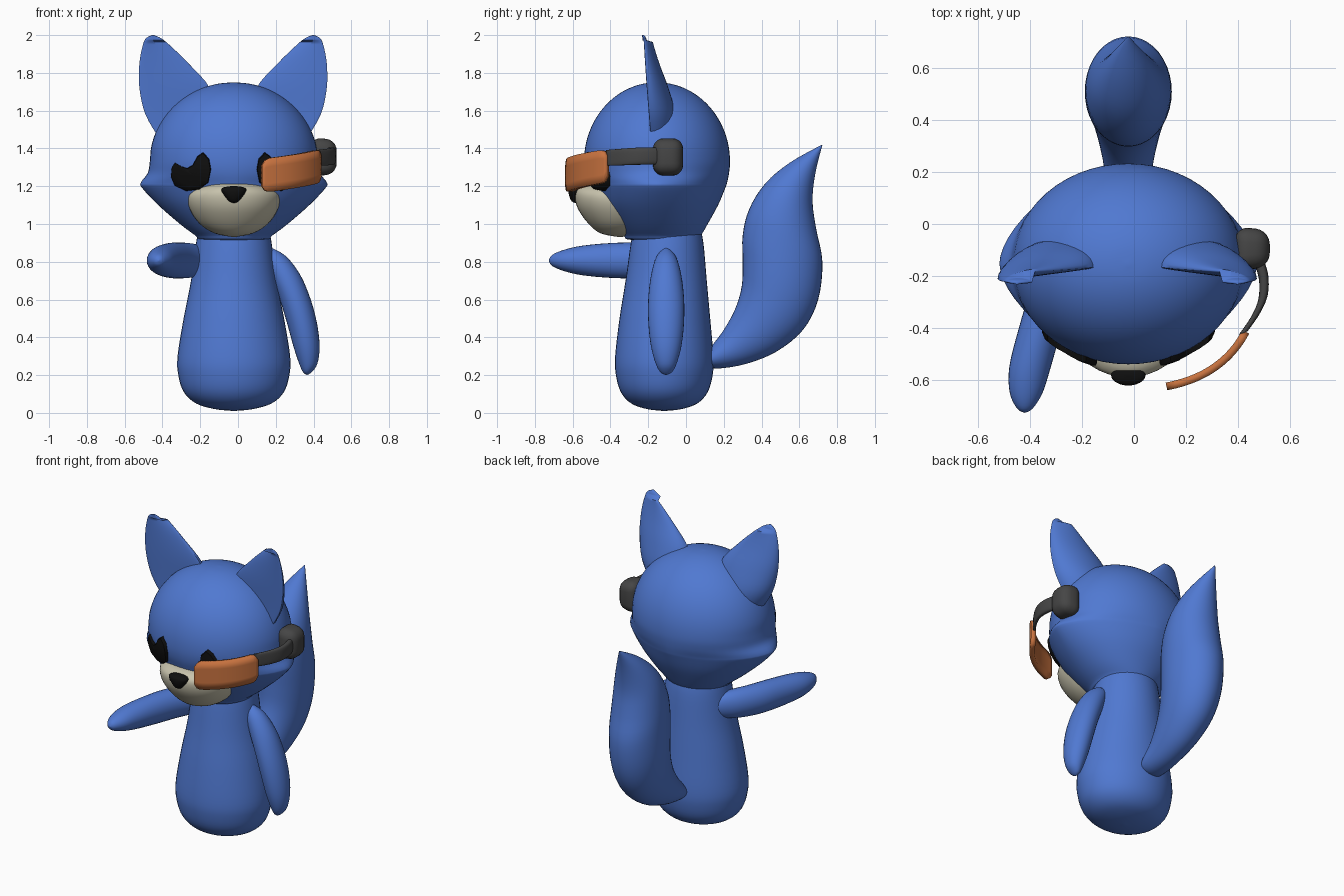
import bpy, bmesh, math
from mathutils import Vector
from mathutils.bvhtree import BVHTree

if "Cube" in bpy.data.objects:
    bpy.data.objects.remove(bpy.data.objects["Cube"])

CX = -0.022  # symmetry plane of the body


def material(name, rgb, rough=0.6):
    m = bpy.data.materials.new(name)
    m.use_nodes = True
    m.diffuse_color = (*rgb, 1)
    bsdf = m.node_tree.nodes["Principled BSDF"]
    bsdf.inputs["Base Color"].default_value = (*rgb, 1)
    bsdf.inputs["Roughness"].default_value = rough
    return m


BLUE = material("blue fur", (0.08, 0.19, 0.64))
CREAM = material("cream muzzle", (0.58, 0.55, 0.42))
BLACK = material("black", (0.005, 0.005, 0.005))
GREY = material("dark grey plastic", (0.06, 0.06, 0.06))
ORANGE = material("orange visor", (0.58, 0.17, 0.05))


def make(name, bm, mat, angle=50):
    bmesh.ops.remove_doubles(bm, verts=bm.verts, dist=0.0004)
    bmesh.ops.recalc_face_normals(bm, faces=bm.faces)
    me = bpy.data.meshes.new(name)
    bm.to_mesh(me)
    bm.free()
    me.materials.append(mat)
    me.shade_smooth()
    me.set_sharp_from_angle(angle=math.radians(angle))
    ob = bpy.data.objects.new(name, me)
    bpy.context.collection.objects.link(ob)
    return ob


def smooth_rows(rows, steps=4):
    """Catmull-Rom interpolation of the section parameters."""
    out = []
    for i in range(len(rows) - 1):
        quad = [rows[max(i - 1, 0)], rows[i], rows[i + 1], rows[min(i + 2, len(rows) - 1)]]
        for k in range(steps):
            t = k / steps
            out.append([b + 0.5 * t * (c - a + t * (2*a - 5*b + 4*c - d + t * (3*(b - c) + d - a)))
                        for a, b, c, d in zip(*quad)])
    return out + [list(rows[-1])]


def loft(name, rows, section, mat, sides=40, angle=50, steps=4):
    """Skin a section function (row, cos, sin) along interpolated rows."""
    bm = bmesh.new()
    rings = []
    for row in smooth_rows(rows, steps):
        angs = [2 * math.pi * k / sides for k in range(sides)]
        rings.append([bm.verts.new(section(row, math.cos(a), math.sin(a))) for a in angs])
    for r, s in zip(rings, rings[1:]):
        for k in range(sides):
            j = (k + 1) % sides
            bm.faces.new((r[k], r[j], s[j], s[k]))
    bm.faces.new(rings[0])
    bm.faces.new(rings[-1])
    return make(name, bm, mat, angle)


def mirrored(ob, name, plane):
    me = ob.data.copy()
    for v in me.vertices:
        v.co.x = 2 * plane - v.co.x
    me.flip_normals()
    twin = bpy.data.objects.new(name, me)
    bpy.context.collection.objects.link(twin)
    return twin


def power(v, p):
    return math.copysign(abs(v) ** (2 / p), v)


# Head: round skull flowing into pointed cheeks and a narrow chin
def head_section(r, c, s):
    z, rx, yf, yb, p = r
    rx, p = max(rx, 0), max(p, 1.5)
    return (CX + rx * power(c, p), (yf + yb) / 2 + (yb - yf) / 2 * power(s, p), z)


skull = []
for i in range(9):
    a = math.radians(90 - i * 10)
    k = math.cos(a)
    skull.append((1.33 + 0.42 * math.sin(a), 0.445 * k, -0.155 - 0.385 * k, -0.155 + 0.388 * k, 2))
cheeks = [(1.33, 0.445, -0.54, 0.233, 2), (1.27, 0.456, -0.535, 0.228, 1.9),
          (1.22, 0.492, -0.522, 0.218, 1.7), (1.19, 0.485, -0.51, 0.208, 1.7),
          (1.1, 0.4, -0.46, 0.17, 1.85), (1.0, 0.285, -0.38, 0.115, 2),
          (0.94, 0.205, -0.33, 0.08, 2), (0.917, 0.17, -0.3, 0.06, 2),
          (0.915, 0, -0.13, -0.13, 2)]
head = loft("head", skull + cheeks, head_section, BLUE, 56)
surface = BVHTree.FromPolygons([v.co for v in head.data.vertices],
                               [p.vertices for p in head.data.polygons])


# Parts stacked along z: z, x centre, y centre, x radius, y radius
def stacked(r, c, s):
    return (r[1] + r[3] * c, r[2] + r[4] * s, r[0])


loft("body", [(0.01, CX, -0.115, 0, 0), (0.02, CX, -0.115, 0.1, 0.09), (0.05, CX, -0.115, 0.2, 0.175),
              (0.11, CX, -0.115, 0.265, 0.23), (0.2, CX, -0.115, 0.294, 0.256),
              (0.3, CX, -0.115, 0.298, 0.26), (0.5, CX, -0.112, 0.266, 0.24),
              (0.7, CX, -0.105, 0.227, 0.215), (0.9, CX, -0.1, 0.2, 0.192),
              (1.0, CX, -0.1, 0.18, 0.17)], stacked, BLUE)

loft("muzzle", [(1.225, CX, -0.35, 0, 0), (1.213, CX, -0.35, 0.14, 0.17), (1.19, CX, -0.35, 0.21, 0.225),
                (1.15, CX, -0.35, 0.248, 0.24), (1.08, CX, -0.35, 0.235, 0.222),
                (1.0, CX, -0.35, 0.18, 0.165), (0.95, CX, -0.35, 0.1, 0.1),
                (0.93, CX, -0.35, 0, 0)], stacked, CREAM)

loft("nose", [(1.11, CX, -0.58, 0, 0), (1.12, CX, -0.58, 0.025, 0.025), (1.15, CX, -0.583, 0.05, 0.036),
              (1.18, CX, -0.583, 0.066, 0.038), (1.195, CX, -0.58, 0.05, 0.03),
              (1.202, CX, -0.58, 0, 0)], stacked, BLACK, 24)

loft("left_arm", [(0.2, 0.365, -0.105, 0, 0), (0.215, 0.367, -0.105, 0.022, 0.03),
                  (0.26, 0.372, -0.105, 0.048, 0.055), (0.35, 0.363, -0.105, 0.069, 0.08),
                  (0.47, 0.34, -0.105, 0.079, 0.094), (0.6, 0.303, -0.105, 0.082, 0.095),
                  (0.73, 0.25, -0.105, 0.08, 0.08), (0.83, 0.195, -0.105, 0.058, 0.05),
                  (0.88, 0.165, -0.105, 0, 0)], stacked, BLUE, 28)

# Raised arm: y, x centre, x radius, z radius
loft("right_arm", [(-0.727, -0.42, 0, 0), (-0.71, -0.42, 0.03, 0.028), (-0.65, -0.415, 0.063, 0.055),
                   (-0.55, -0.4, 0.08, 0.078), (-0.4, -0.36, 0.083, 0.092), (-0.25, -0.31, 0.085, 0.095),
                   (-0.12, -0.24, 0.08, 0.088), (-0.04, -0.19, 0.05, 0.06), (0, -0.17, 0, 0)],
     lambda r, c, s: (r[1] + r[2] * c, r[0], 0.807 + r[3] * s), BLUE, 28)


# Ears: z, outer x, inner x, front y, back y, with a flat front and round back
def ear_section(r, c, s):
    z, xo, xi, yf, yb = r
    y = yf + (yb - yf) * s if s > 0 else yf + 0.008 * s
    return ((xo + xi) / 2 + (xi - xo) / 2 * c, y + 0.02 * (c + 1) * (z < 1.97), z)


ear = loft("right_ear", [(2.0, -0.455, -0.445, -0.225, -0.222), (1.985, -0.485, -0.41, -0.223, -0.212),
                         (1.95, -0.503, -0.365, -0.221, -0.2), (1.85, -0.522, -0.262, -0.215, -0.165),
                         (1.72, -0.522, -0.15, -0.206, -0.115), (1.58, -0.49, -0.13, -0.195, -0.078),
                         (1.45, -0.415, -0.15, -0.185, -0.085)], ear_section, BLUE, 32, 60)
mirrored(ear, "left_ear", -0.026)


# Tail: front y and z, back y and z, half width
def tail_section(r, c, s):
    yf, zf, yb, zb, w = r
    return (CX + w * s, (yf + yb) / 2 + (yf - yb) / 2 * c, (zf + zb) / 2 + (zf - zb) / 2 * c)


loft("tail", [(0.09, 0.3, 0.1, 0.25, 0.06), (0.14, 0.36, 0.17, 0.235, 0.085),
              (0.2, 0.44, 0.32, 0.26, 0.1), (0.26, 0.55, 0.48, 0.325, 0.125),
              (0.295, 0.67, 0.62, 0.44, 0.15), (0.3, 0.8, 0.7, 0.6, 0.165),
              (0.3, 0.94, 0.722, 0.8, 0.167), (0.335, 1.08, 0.69, 0.97, 0.16),
              (0.42, 1.215, 0.67, 1.12, 0.135), (0.55, 1.325, 0.685, 1.27, 0.08),
              (0.72, 1.42, 0.722, 1.418, 0.002)], tail_section, BLUE)

# Eyes: drooping outline wrapped over the head surface
outline = [(-0.185, 1.38), (-0.215, 1.358), (-0.24, 1.312), (-0.27, 1.295), (-0.3, 1.305),
           (-0.333, 1.325), (-0.35, 1.3), (-0.355, 1.25), (-0.335, 1.203), (-0.275, 1.175),
           (-0.205, 1.183), (-0.157, 1.22), (-0.143, 1.29), (-0.153, 1.345)]
bm = bmesh.new()
rings = []
for scale, lift in ((1, -0.03), (1, 0.015), (0.95, 0.024), (0.65, 0.025), (0.35, 0.026), (0.02, 0.026)):
    ring = []
    for x, z in outline:
        x, z = -0.22 + (x + 0.22) * scale, 1.25 + (z - 1.25) * scale
        hit = surface.ray_cast(Vector((x, -2, z)), Vector((0, 1, 0)))[0]
        ring.append(bm.verts.new((x, hit.y - lift, z)))
    rings.append(ring)
for r, s in zip(rings, rings[1:]):
    for k in range(len(r)):
        j = (k + 1) % len(r)
        bm.faces.new((r[k], r[j], s[j], s[k]))
bm.faces.new(rings[-1])
eye = make("right_eye", bm, BLACK)
mirrored(eye, "left_eye", CX)

# Headset cup over the left side of the head
bm = bmesh.new()
bmesh.ops.create_cube(bm, size=1)
for v in bm.verts:
    taper = 0.85 if v.co.x > 0 else 1
    v.co = (0.455 + v.co.x * 0.135, -0.095 + v.co.y * 0.17 * taper, 1.355 + v.co.z * 0.21 * taper)
bmesh.ops.bevel(bm, geom=bm.edges[:], offset=0.055, segments=5, profile=0.5, affect="EDGES")
make("headset_cup", bm, GREY)

# Headset boom: x, y, z, half height
loft("headset_boom", [(0.475, -0.13, 1.36, 0.046), (0.498, -0.2, 1.36, 0.046), (0.497, -0.28, 1.358, 0.045),
                      (0.468, -0.35, 1.354, 0.044), (0.42, -0.42, 1.35, 0.042)],
     lambda r, c, s: (r[0] + 0.018 * power(c, 3), r[1] + 0.008 * c, r[2] + r[3] * power(s, 3)), GREY, 24)

# Visor: curved plate with rounded corners in front of the left eye
bm = bmesh.new()
start, bend, end = Vector((0.125, -0.625)), Vector((0.34, -0.585)), Vector((0.43, -0.415))
columns = []
for i in range(25):
    t = i / 24
    p = start * (1 - t) ** 2 + bend * 2 * t * (1 - t) + end * t * t
    edge = max(0, 1 - min(t, 1 - t) / 0.12)
    inset = 0.035 * (1 - math.sqrt(1 - edge * edge))
    low, high = 1.165 + 0.055 * t + inset, 1.345 + 0.05 * t - inset
    columns.append([bm.verts.new((p.x, p.y, low + (high - low) * k / 4)) for k in range(5)])
for a, b in zip(columns, columns[1:]):
    for k in range(4):
        bm.faces.new((a[k], b[k], b[k + 1], a[k + 1]))
visor = make("visor", bm, ORANGE, 40)
solid = visor.modifiers.new("thickness", "SOLIDIFY")
solid.thickness = 0.03
solid.offset = 0
